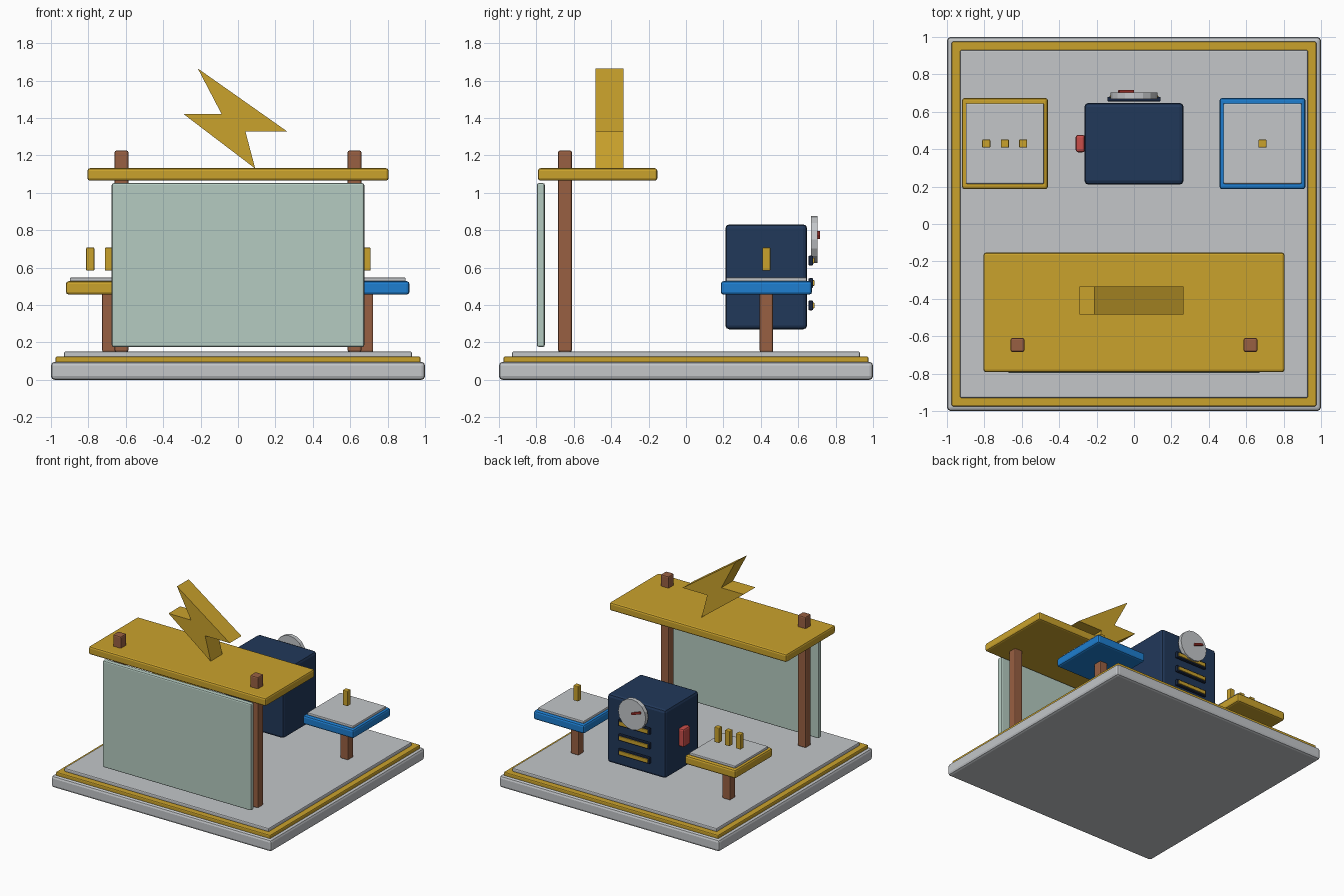
import bpy, bmesh, math

if "Cube" in bpy.data.objects:
    bpy.data.objects.remove(bpy.data.objects["Cube"])


def lin(c):
    c /= 255
    return c / 12.92 if c <= 0.04045 else ((c + 0.055) / 1.055) ** 2.4


def material(name, r, g, b):
    m = bpy.data.materials.new(name)
    m.diffuse_color = (lin(r), lin(g), lin(b), 1)
    m.use_nodes = True
    m.node_tree.nodes["Principled BSDF"].inputs["Base Color"].default_value = m.diffuse_color
    return m


GREY = material("light grey", 195, 198, 201)
GOLD = material("gold", 202, 162, 44)
BROWN = material("brown wood", 152, 96, 66)
GLASS = material("pale green", 181, 203, 193)
NAVY = material("navy", 33, 56, 90)
DARK = material("dark navy", 24, 38, 64)
BLUE = material("blue", 30, 126, 208)
RED = material("red", 200, 78, 74)
DARK_RED = material("dark red", 158, 48, 42)


def finish(name, bm, mat, bevel=0.0, loc=(0, 0, 0), rot=(0, 0, 0)):
    bmesh.ops.recalc_face_normals(bm, faces=bm.faces)
    me = bpy.data.meshes.new(name)
    bm.to_mesh(me)
    bm.free()
    me.materials.append(mat)
    ob = bpy.data.objects.new(name, me)
    ob.location, ob.rotation_euler = loc, rot
    bpy.context.collection.objects.link(ob)
    if bevel:
        mod = ob.modifiers.new("bevel", 'BEVEL')
        mod.width, mod.segments = bevel, 2
    return ob


def box(name, x, y, z, mat, bevel=0.008, rot=(0, 0, 0)):
    """Bevelled box from (min, max) ranges on each axis."""
    bm = bmesh.new()
    bmesh.ops.create_cube(bm, size=1)
    bmesh.ops.scale(bm, vec=[r[1] - r[0] for r in (x, y, z)], verts=bm.verts)
    return finish(name, bm, mat, bevel, [(r[0] + r[1]) / 2 for r in (x, y, z)], rot)


def span(c, half):
    return (c - half, c + half)


# Stepped base
for name, h, z, mat, bev in (("base", 1.0, (0, 0.097), GREY, 0.02),
                             ("base_trim", 0.975, (0.09, 0.125), GOLD, 0.008),
                             ("floor", 0.93, (0.12, 0.152), GREY, 0.008)):
    box(name, (-h, h), (-h, h), z, mat, bev)

# Stand: two posts, roof board and front panel
for side, sx in (("left", -1), ("right", 1)):
    box(side + "_post", span(sx * 0.623, 0.037), span(-0.647, 0.037), (0.15, 1.226), BROWN, 0.01)
box("roof_board", (-0.805, 0.805), (-0.792, -0.153), (1.065, 1.132), GOLD, 0.014)
box("front_panel", (-0.675, 0.675), (-0.797, -0.755), (0.176, 1.052), GLASS, 0.01)

# Lightning bolt sign: extruded profile
profile = [(-0.215, 1.665), (0.265, 1.327), (0.04, 1.327),
           (0.092, 1.13), (-0.292, 1.422), (-0.088, 1.422)]
bm = bmesh.new()
face = bm.faces.new([bm.verts.new((x, -0.485, z)) for x, z in profile])
ext = bmesh.ops.extrude_face_region(bm, geom=[face])["geom"]
bmesh.ops.translate(bm, vec=(0, 0.152, 0),
                    verts=[v for v in ext if isinstance(v, bmesh.types.BMVert)])
if face.is_valid and not any(len(e.link_faces) == 1 for e in bm.edges):
    pass
else:
    bmesh.ops.holes_fill(bm, edges=bm.edges)
finish("bolt_sign", bm, GOLD)

# Machine body with side handle
box("machine_body", (-0.265, 0.265), (0.21, 0.648), (0.27, 0.832), NAVY, 0.022)
box("side_handle", (-0.312, -0.262), span(0.43, 0.047), span(0.55, 0.075), RED, 0.014)

# Back vents: dark plates with gold bars
for i, z in enumerate((0.638, 0.518, 0.398)):
    box(f"vent_plate_{i}", span(0, 0.143), (0.655, 0.68), span(z, 0.026), DARK, 0.006)
    box(f"vent_bar_{i}", span(0, 0.13), (0.67, 0.688), span(z, 0.015), GOLD, 0.004)

# Dial with needle
bm = bmesh.new()
bmesh.ops.create_cone(bm, cap_ends=True, segments=16, radius1=0.125, radius2=0.125, depth=0.034)
finish("dial", bm, GREY, 0.0, (0, 0.685, 0.751), (math.pi / 2, 0, 0))
box("dial_needle", span(-0.042, 0.043), (0.699, 0.716), span(0.775, 0.009), DARK_RED, 0.003,
    (0, math.radians(20), 0))

# Side tables with standing pegs
for side, cx, mat, pegs in (("left", -0.69, GOLD, (-0.1, 0, 0.097)), ("right", 0.687, BLUE, (0,))):
    box(side + "_table_leg", span(cx, 0.036), span(0.43, 0.036), (0.15, 0.47), BROWN, 0.008)
    box(side + "_table_top", span(cx, 0.23), span(0.43, 0.244), (0.456, 0.528), mat, 0.015)
    box(side + "_table_plate", span(cx, 0.209), span(0.43, 0.215), (0.525, 0.547), GREY, 0.006)
    for i, dx in enumerate(pegs):
        box(f"{side}_peg_{i}", span(cx + dx, 0.022), span(0.43, 0.022), (0.584, 0.708), GOLD, 0.006)
